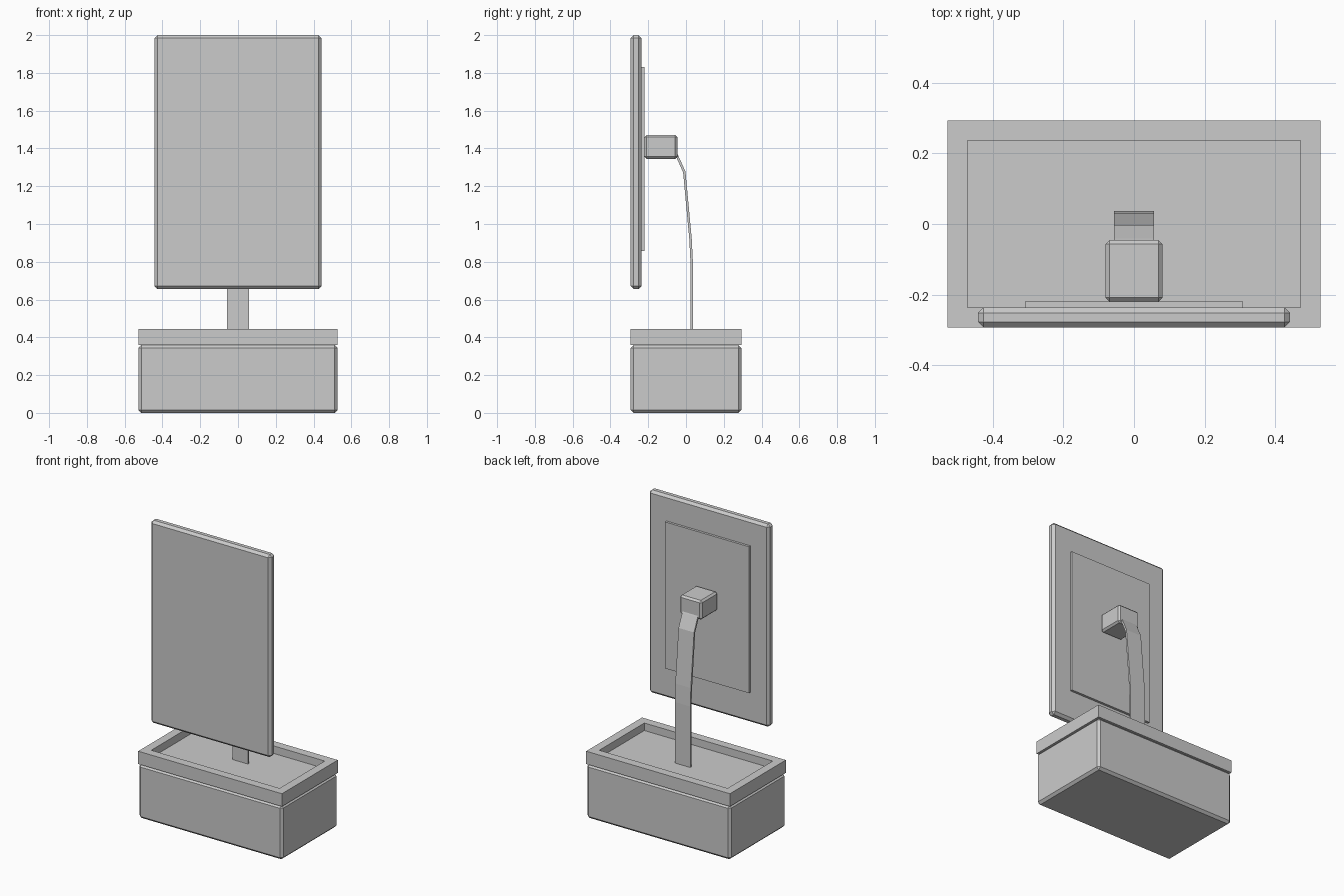
import bpy
import bmesh

old = bpy.data.objects.get("Cube")
if old:
    bpy.data.objects.remove(old, do_unlink=True)

GREY = (0.6, 0.6, 0.6, 1.0)
grey = bpy.data.materials.new("plain grey")
grey.use_nodes = True
grey.diffuse_color = GREY
grey.node_tree.nodes["Principled BSDF"].inputs["Base Color"].default_value = GREY


def finish(name, bm):
    bmesh.ops.recalc_face_normals(bm, faces=bm.faces)
    mesh = bpy.data.meshes.new(name)
    bm.to_mesh(mesh)
    bm.free()
    mesh.materials.append(grey)
    obj = bpy.data.objects.new(name, mesh)
    bpy.context.collection.objects.link(obj)
    return obj


def box_mesh(half_x, y, z):
    """Box centred on x, spanning the y and z ranges."""
    bm = bmesh.new()
    bmesh.ops.create_cube(bm, size=1)
    for v in bm.verts:
        v.co.x *= 2 * half_x
        v.co.y = y[0] + (v.co.y + 0.5) * (y[1] - y[0])
        v.co.z = z[0] + (v.co.z + 0.5) * (z[1] - z[0])
    return bm


def box(name, half_x, y, z, chamfer=0.0):
    obj = finish(name, box_mesh(half_x, y, z))
    if chamfer:
        mod = obj.modifiers.new("chamfer", 'BEVEL')
        mod.width = chamfer
        mod.segments = 1
    return obj


# Chamfered base block
box("base_block", 0.528, (-0.293, 0.293), (0.0, 0.36), 0.016)

# Tray lid with a sunken top
bm = box_mesh(0.528, (-0.293, 0.293), (0.36, 0.445))
top = max(bm.faces, key=lambda f: f.calc_center_median().z)
bmesh.ops.inset_region(bm, faces=[top], thickness=0.08)
floor = bmesh.ops.extrude_face_region(bm, geom=[top])
bmesh.ops.delete(bm, geom=[top], context='FACES_ONLY')
for v in floor["geom"]:
    if isinstance(v, bmesh.types.BMVert):
        v.co.z -= 0.05
finish("tray_lid", bm)

# Screen, its rear panel and the hinge block
box("screen", 0.442, (-0.293, -0.236), (0.655, 2.0), 0.016)
box("rear_panel", 0.308, (-0.24, -0.22), (0.858, 1.83))
box("hinge_block", 0.081, (-0.22, -0.045), (1.345, 1.472), 0.012)

# Bent flat arm: a side path given width, then thickness
path = [(-0.06, 1.385), (-0.047, 1.36), (-0.009, 1.275),
        (0.024, 0.92), (0.03, 0.8), (0.03, 0.38)]
bm = bmesh.new()
rows = [[bm.verts.new((x, y, z)) for x in (-0.057, 0.057)] for y, z in path]
for a, b in zip(rows, rows[1:]):
    bm.faces.new((a[0], a[1], b[1], b[0]))
arm = finish("support_arm", bm)
mod = arm.modifiers.new("thickness", 'SOLIDIFY')
mod.thickness = 0.013
mod.offset = 0
